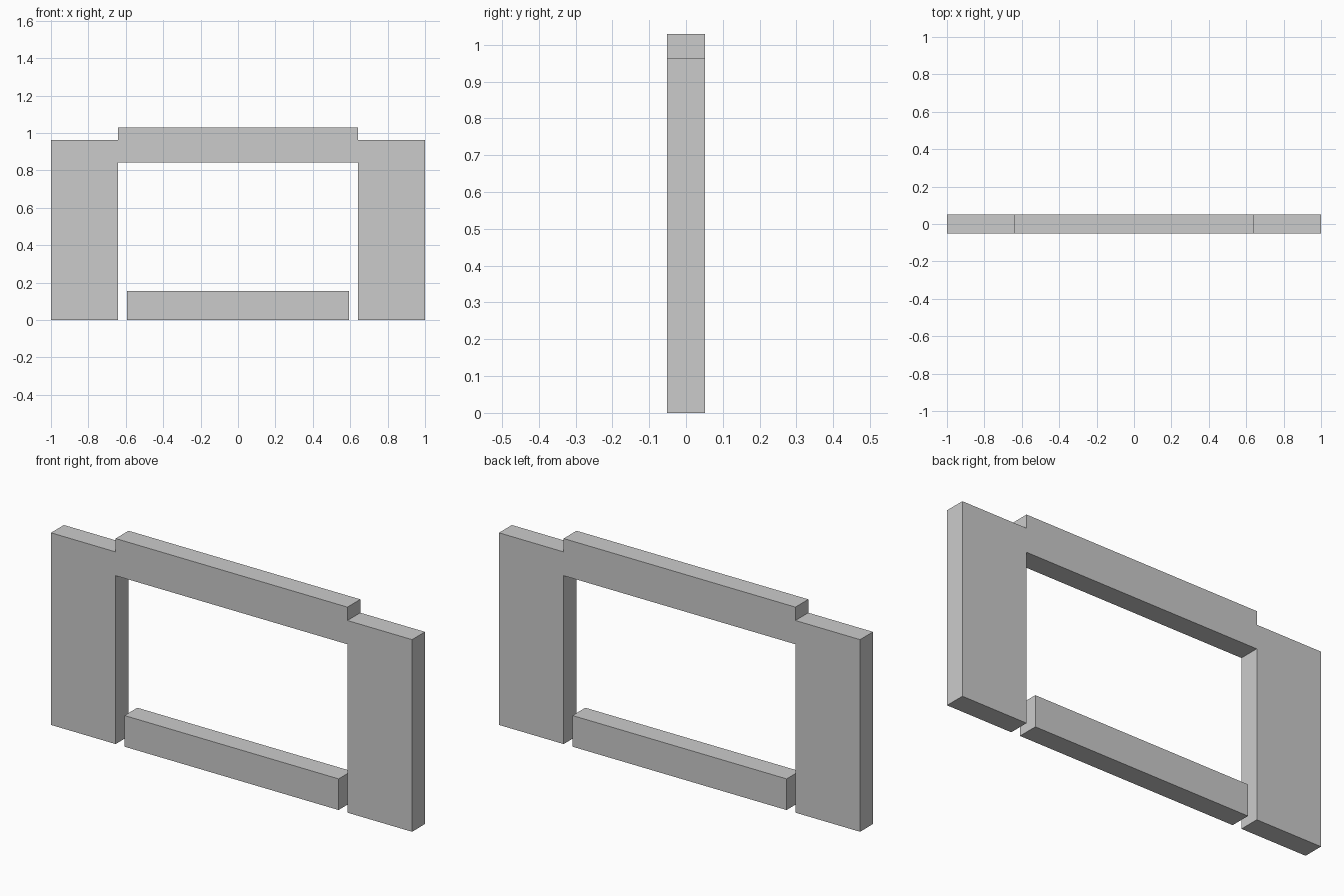
import bpy

if "Cube" in bpy.data.objects:
    bpy.data.objects.remove(bpy.data.objects["Cube"])

DEPTH = 0.102


def box(name, x0, x1, z0, z1):
    """Axis-aligned block, centred on y = 0."""
    bpy.ops.mesh.primitive_cube_add(size=1, location=((x0 + x1) / 2, 0, (z0 + z1) / 2))
    ob = bpy.context.object
    ob.name = ob.data.name = name
    ob.scale = (x1 - x0, DEPTH, z1 - z0)
    bpy.ops.object.transform_apply(location=False, rotation=False, scale=True)
    return ob


# Side pillars
box("left_pillar", -1.0, -0.642, 0.0, 0.962)
box("right_pillar", 0.642, 1.0, 0.0, 0.962)

# Raised lintel between the pillars
box("lintel", -0.642, 0.642, 0.843, 1.029)

# Loose bar on the ground, with a gap at each end
box("bottom_bar", -0.593, 0.593, 0.0, 0.156)
